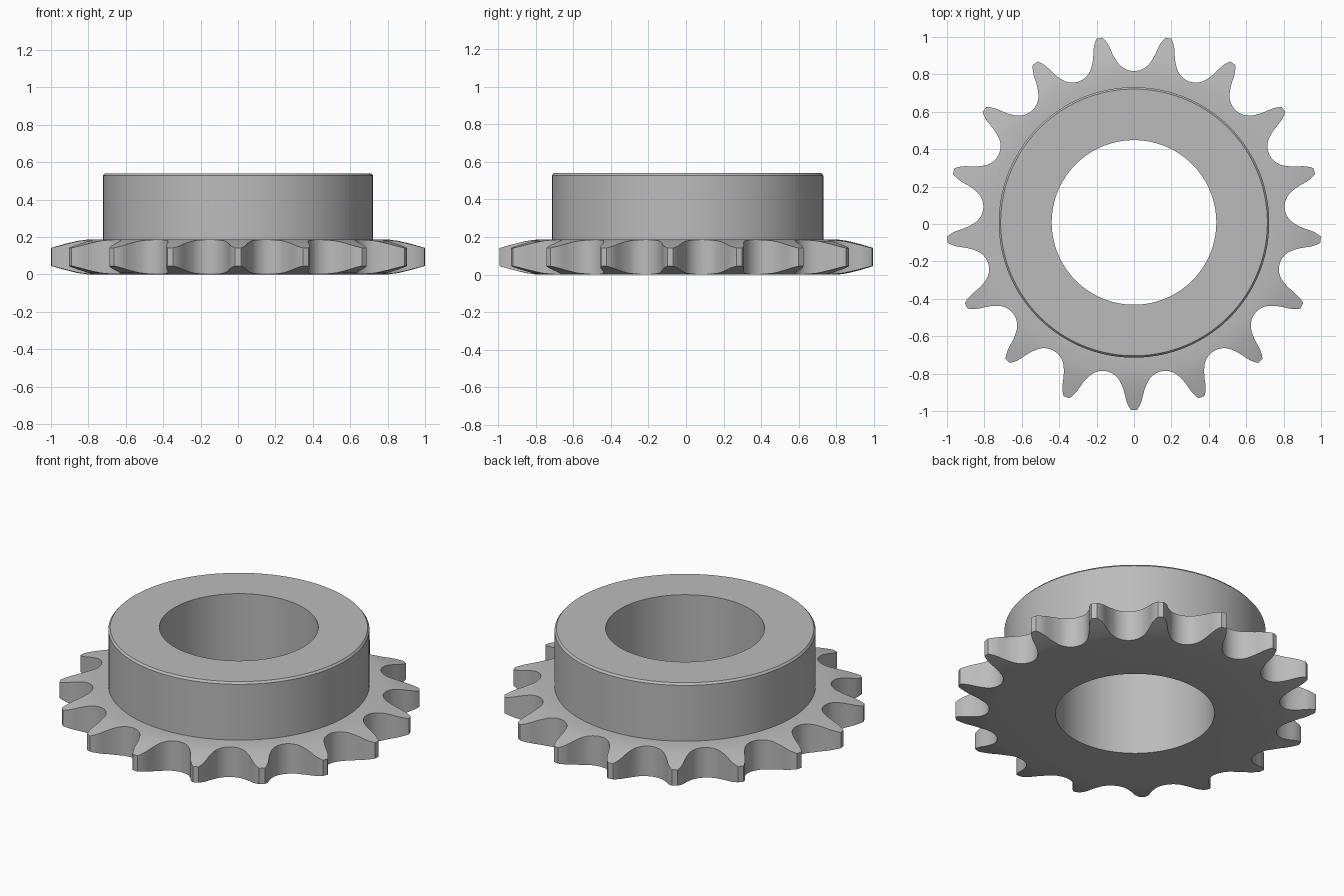
import bpy, bmesh, math

if "Cube" in bpy.data.objects:
    bpy.data.objects.remove(bpy.data.objects["Cube"])

TEETH = 17
PITCH = 0.336                                   # chain pitch
PITCH_R = PITCH / (2 * math.sin(math.pi / TEETH))
ROLLER = 0.625 * PITCH                          # roller diameter
TIP_R = 1.002
CENTRE_Y = 0.0085                               # odd tooth count shifts the axis
THICK, HUB_R, HUB_TOP, BORE_R = 0.187, 0.723, 0.54, 0.44


def tooth_flank():
    """Half a tooth gap: seat arc, working curve, straight, then topping curve."""
    pts = [(0.0, PITCH_R - ROLLER / 2)]

    def step(length, heading):
        x, y = pts[-1]
        a = math.radians(heading)
        pts.append((x + length * math.sin(a), y + length * math.cos(a)))

    def arc(radius, start, end, n):
        turn = (end - start) / n
        for i in range(n):
            step(radius * math.radians(abs(turn)), start + turn * (i + 0.5))
            if math.hypot(*pts[-1]) >= TIP_R:
                break

    seat_end = 35 + 60 / TEETH
    flank_end = seat_end - (18 - 56 / TEETH)
    arc(ROLLER / 2, 90, seat_end, 7)
    arc(1.3 * ROLLER, seat_end, flank_end, 4)
    step(0.12 * ROLLER, flank_end)
    arc(0.83 * ROLLER, flank_end, 70, 16)
    x, y = pts[-1]
    k = TIP_R / math.hypot(x, y)
    pts[-1] = (x * k, y * k)
    return pts


def mesh_object(name, bm):
    bmesh.ops.recalc_face_normals(bm, faces=bm.faces[:])
    mesh = bpy.data.meshes.new(name)
    bm.to_mesh(mesh)
    bm.free()
    obj = bpy.data.objects.new(name, mesh)
    obj.location.y = CENTRE_Y
    bpy.context.collection.objects.link(obj)
    return obj


def lathe(name, profile, segments):
    """Closed (radius, z) profile swept round the z axis."""
    bm = bmesh.new()
    rings = []
    for i in range(segments):
        a = math.tau * (i + 0.5) / segments
        rings.append([bm.verts.new((r * math.cos(a), r * math.sin(a), z)) for r, z in profile])
    n = len(profile)
    for i in range(segments):
        p, q = rings[i], rings[(i + 1) % segments]
        for j in range(n):
            k = (j + 1) % n
            bm.faces.new((p[j], q[j], q[k], p[k]))
    return mesh_object(name, bm)


def toothed_prism(name, low, high):
    flank = tooth_flank()
    gap = [(-x, y) for x, y in reversed(flank[1:])] + flank
    bm = bmesh.new()
    outline = []
    for t in range(TEETH):
        a = -math.tau * t / TEETH
        c, s = math.cos(a), math.sin(a)
        outline += [bm.verts.new((x * c - y * s, x * s + y * c, low)) for x, y in gap]
    base = bm.faces.new(outline)
    top = bmesh.ops.extrude_face_region(bm, geom=[base])["geom"]
    moved = [v for v in top if isinstance(v, bmesh.types.BMVert)]
    bmesh.ops.translate(bm, verts=moved, vec=(0, 0, high - low))
    return mesh_object(name, bm)


# Turned blank: bore, hub with chamfered rim, plate with rounded-off edge
edge = [(0.80, 0.0), (0.86, 0.008), (0.93, 0.025), (1.03, 0.053)]
profile = [(BORE_R, 0)] + edge
profile += [(r, THICK - drop) for r, drop in reversed(edge)]
profile += [(HUB_R, THICK), (HUB_R, HUB_TOP - 0.012), (HUB_R - 0.01, HUB_TOP), (BORE_R, HUB_TOP)]
sprocket = lathe("sprocket", profile, 136)

# Teeth: keep only what lies inside the toothed outline
cutter = toothed_prism("tooth_cutter", -0.2, 0.8)
cutter.hide_render = True
cut = sprocket.modifiers.new("teeth", "BOOLEAN")
cut.operation, cut.solver, cut.object = "INTERSECT", "EXACT", cutter
bpy.context.view_layer.objects.active = sprocket
sprocket.select_set(True)
bpy.ops.object.modifier_apply(modifier=cut.name)
bpy.data.objects.remove(cutter)

# Plain steel colour
steel = bpy.data.materials.new("steel_grey")
steel.use_nodes = True
colour = (0.5, 0.5, 0.5, 1)
steel.diffuse_color = colour
steel.node_tree.nodes["Principled BSDF"].inputs["Base Color"].default_value = colour
sprocket.data.materials.clear()
sprocket.data.materials.append(steel)
bpy.ops.object.shade_smooth_by_angle(angle=math.radians(30))
